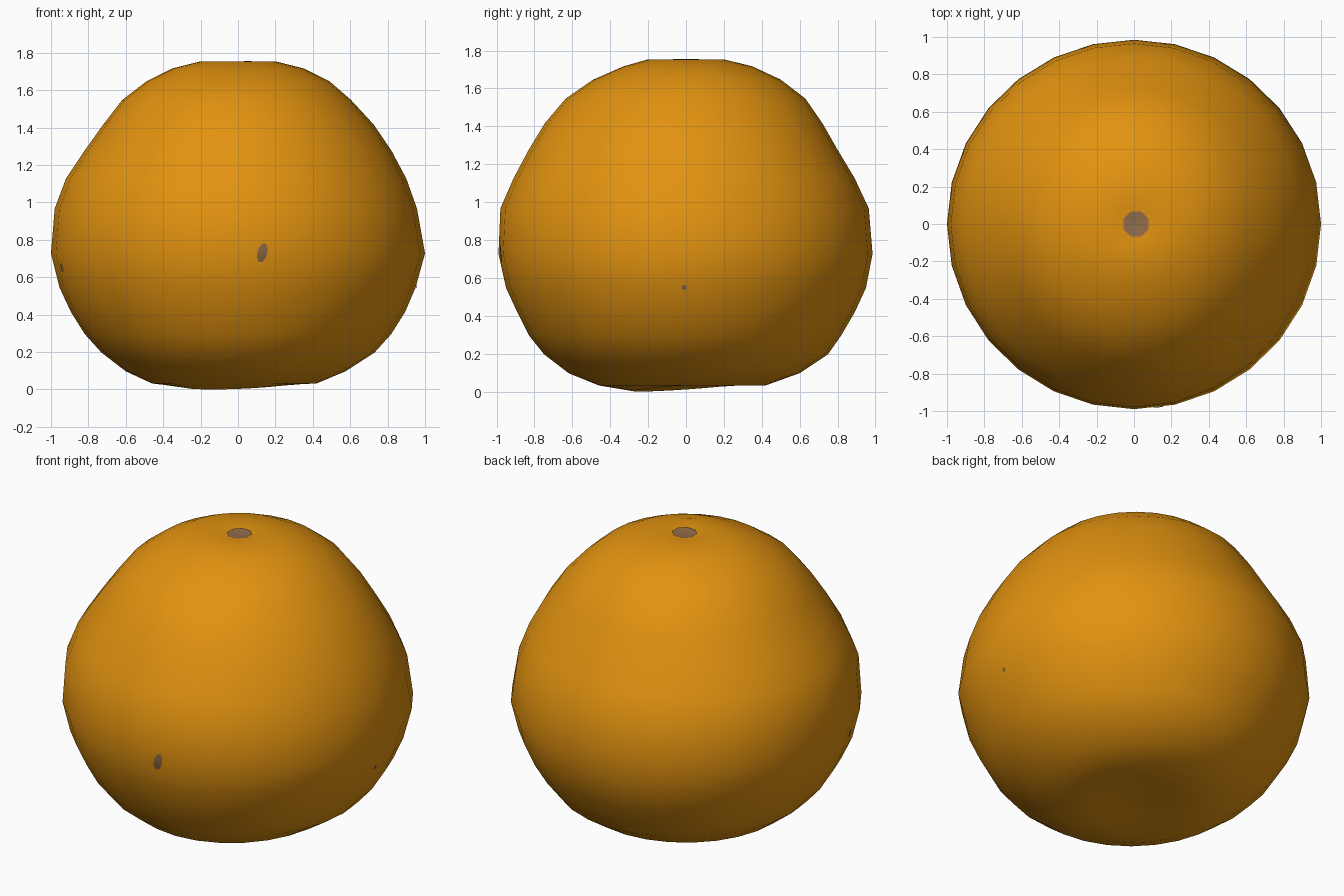
import bpy, bmesh, math
from mathutils import Vector
from mathutils.bvhtree import BVHTree

if "Cube" in bpy.data.objects:
    bpy.data.objects.remove(bpy.data.objects["Cube"])


def material(name, rgb):
    m = bpy.data.materials.new(name)
    m.diffuse_color = (*rgb, 1)
    m.use_nodes = True
    m.node_tree.nodes["Principled BSDF"].inputs["Base Color"].default_value = m.diffuse_color
    return m


ORANGE = material("orange peel", (0.76, 0.29, 0.005))
STEM = material("stem brown", (0.29, 0.15, 0.07))
BLEMISH = material("blemish brown", (0.24, 0.13, 0.055))

# Silhouette rows: height, then radius toward +x, +y, -x, -y
ROWS = [
    (0.045, .13, .13, .13, .13), (0.025, .28, .28, .28, .28),
    (0.035, .42, .42, .46, .46), (0.10, .575, .60, .60, .62),
    (0.20, .73, .75, .73, .75), (0.30, .82, .82, .82, .83),
    (0.42, .895, .89, .895, .89), (0.55, .95, .95, .955, .95),
    (0.73, 1.0, .985, 1.0, .99), (0.97, .957, .965, .98, .98),
    (1.13, .90, .89, .92, .91), (1.28, .82, .80, .82, .83),
    (1.42, .725, .72, .72, .745), (1.55, .605, .63, .62, .635),
    (1.65, .49, .50, .49, .49), (1.72, .35, .35, .35, .33),
    (1.757, .20, .20, .20, .20), (1.755, .10, .10, .10, .10),
]
SEGMENTS = 28


def finish(name, bm, mat):
    bmesh.ops.recalc_face_normals(bm, faces=bm.faces)
    for f in bm.faces:
        f.smooth = True
    mesh = bpy.data.meshes.new(name)
    bm.to_mesh(mesh)
    mesh.materials.append(mat)
    ob = bpy.data.objects.new(name, mesh)
    bpy.context.collection.objects.link(ob)
    return ob


# Fruit body: rings blended between the four side profiles
bm = bmesh.new()
rings = []
for z, *radii in ROWS:
    ring = []
    for i in range(SEGMENTS):
        a = 2 * math.pi * i / SEGMENTS
        q = int(a // (math.pi / 2)) % 4
        t = math.sin(a - q * math.pi / 2) ** 2
        r = radii[q] * (1 - t) + radii[(q + 1) % 4] * t
        # the base leans lower toward the front left
        dz = 0.022 * math.cos(a - math.radians(240)) if 0.02 < z < 0.03 else 0
        ring.append(bm.verts.new((r * math.cos(a), r * math.sin(a), z - dz)))
    rings.append(ring)
for lo, hi in zip(rings, rings[1:]):
    for i in range(SEGMENTS):
        j = (i + 1) % SEGMENTS
        bm.faces.new((lo[i], lo[j], hi[j], hi[i]))
for ring, z in ((rings[0], 0.05), (rings[-1], 1.745)):
    c = bm.verts.new((0, 0, z))
    for i in range(SEGMENTS):
        bm.faces.new((ring[i], ring[(i + 1) % SEGMENTS], c))
bmesh.ops.recalc_face_normals(bm, faces=bm.faces)
low = min(v.co.z for v in bm.verts)
bmesh.ops.translate(bm, verts=bm.verts, vec=(0, 0, -low))
tree = BVHTree.FromBMesh(bm)
finish("fruit_body", bm, ORANGE)
bm.free()


# Thin patch draped over the skin; seen along direction d through centre c
def patch(name, c, d, w, h, mat, lean=0.0, sides=8):
    c, d = Vector(c), Vector(d).normalized()
    u = Vector((1, 0, 0)) if abs(d.z) > .9 else Vector((0, 0, 1)).cross(d)
    v = d.cross(u)
    b = bmesh.new()

    def drape(x, y):
        p = c + u * (x + lean * y) + v * y + d * 2
        hit, n, _, _ = tree.ray_cast(p, -d)
        return b.verts.new(hit + d * 0.005)

    mid = drape(0, 0)
    loops = []
    for s in (0.5, 1.0):
        loops.append([drape(s * w * math.cos(2 * math.pi * (k + .5) / sides),
                            s * h * math.sin(2 * math.pi * (k + .5) / sides))
                      for k in range(sides)])
    for k in range(sides):
        n = (k + 1) % sides
        b.faces.new((mid, loops[0][k], loops[0][n]))
        b.faces.new((loops[0][k], loops[1][k], loops[1][n], loops[0][n]))
    finish(name, b, mat)
    b.free()


patch("stem_scar", (0.01, 0, 0), (0, 0, 1), .073, .073, STEM)
patch("front_blemish", (0.13, 0, 0.73), (0, -1, 0), .028, .054, BLEMISH, lean=.2)
patch("right_blemish", (0, -0.01, 0.55), (1, 0, 0), .014, .014, BLEMISH, sides=6)
patch("left_blemish", (0, 0, 0.65), (-.96, -.28, 0), .02, .025, BLEMISH, sides=6)
